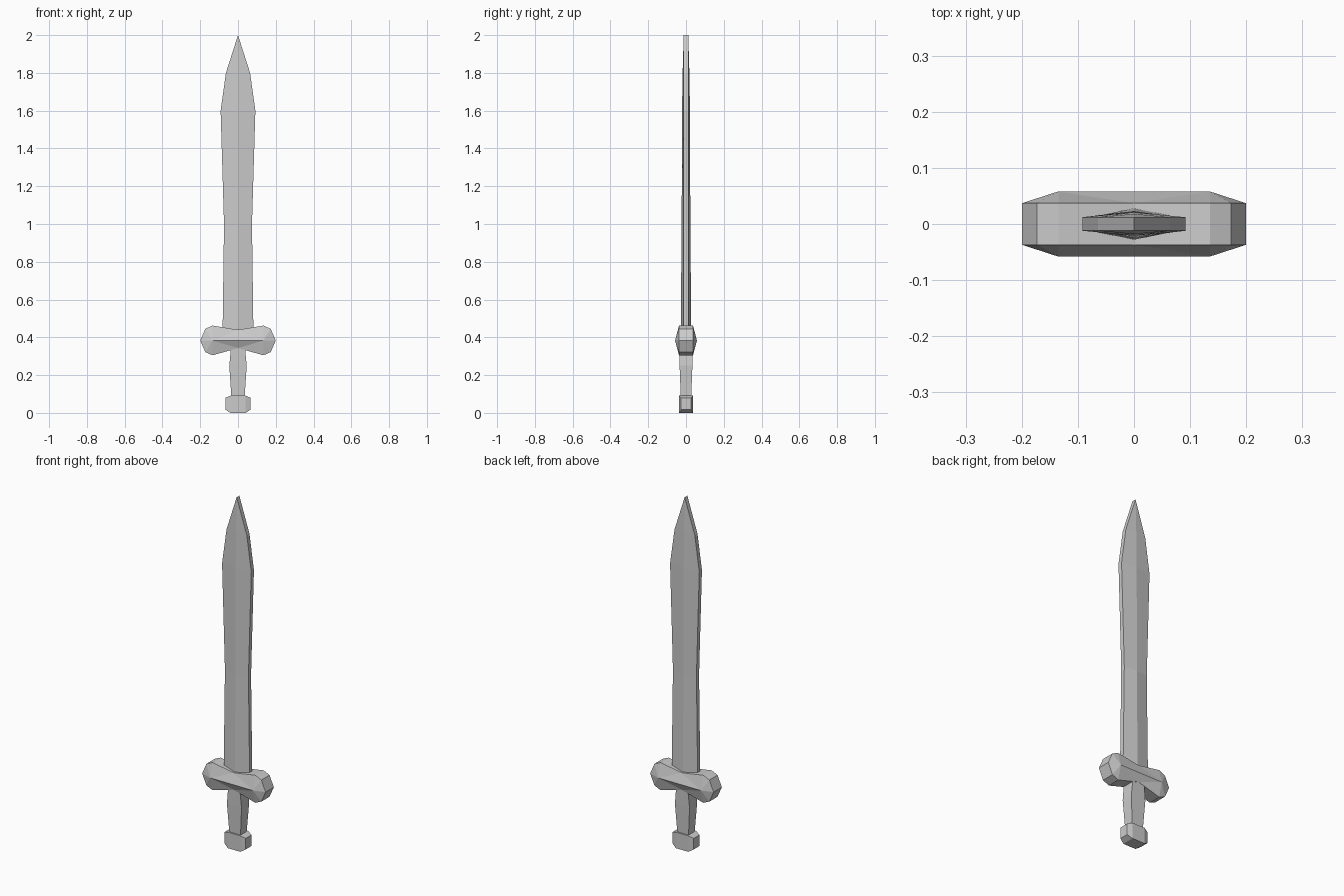
import bpy, bmesh
from mathutils import Vector

if "Cube" in bpy.data.objects:
    bpy.data.objects.remove(bpy.data.objects["Cube"])


def finish(name, bm):
    bmesh.ops.remove_doubles(bm, verts=bm.verts, dist=0.0005)
    bmesh.ops.recalc_face_normals(bm, faces=bm.faces)
    mesh = bpy.data.meshes.new(name)
    bm.to_mesh(mesh)
    bm.free()
    obj = bpy.data.objects.new(name, mesh)
    bpy.context.collection.objects.link(obj)
    return obj


def loft(name, rings):
    """Skin a list of equal-length point rings and cap both ends."""
    bm = bmesh.new()
    loops = [[bm.verts.new(p) for p in ring] for ring in rings]
    n = len(loops[0])
    for a, b in zip(loops, loops[1:]):
        for i in range(n):
            j = (i + 1) % n
            bm.faces.new((a[i], a[j], b[j], b[i]))
    bm.faces.new(loops[0])
    bm.faces.new(loops[-1])
    return finish(name, bm)


# Blade: six-sided section with blunt edges and a central ridge
def blade_ring(z, w, edge, ridge):
    return [(w, -edge, z), (w, edge, z), (0, ridge, z),
            (-w, edge, z), (-w, -edge, z), (0, -ridge, z)]


loft("blade", [blade_ring(*r) for r in (
    (0.40, 0.082, 0.012, 0.028),
    (1.00, 0.074, 0.012, 0.023),
    (1.60, 0.092, 0.012, 0.021),
    (1.80, 0.064, 0.012, 0.018),
    (2.00, 0.000, 0.012, 0.012))])

# Guard: flared outline with a raised ridge on both faces
half = [(0, 0.44), (0.135, 0.462), (0.173, 0.445), (0.20, 0.383),
        (0.173, 0.322), (0.135, 0.305), (0, 0.343)]
outline = half + [(-x, z) for x, z in reversed(half[1:-1])]
bm = bmesh.new()
front, back = [[bm.verts.new((x, y, z)) for x, z in outline] for y in (-0.037, 0.037)]
n = len(outline)
for i in range(n):
    j = (i + 1) % n
    bm.faces.new((front[i], front[j], back[j], back[i]))
for ring, y in ((front, -0.058), (back, 0.058)):
    right = bm.verts.new((0.135, y, 0.383))
    left = bm.verts.new((-0.135, y, 0.383))
    for i in range(n):
        bm.faces.new((ring[i], ring[(i + 1) % n], right if i < 6 else left))
    bm.faces.new((left, right, ring[0]))
    bm.faces.new((right, left, ring[6]))
finish("guard", bm)

# Grip: slightly swollen four-sided handle
loft("grip", [[(x, -y, z), (x, y, z), (-x, y, z), (-x, -y, z)] for z, x, y in (
    (0.07, 0.034, 0.027), (0.25, 0.046, 0.034), (0.36, 0.036, 0.036))])

# Pommel: block with bevelled ends, lofted along x
loft("pommel", [[(x, -y, lo), (x, y, lo), (x, y, hi), (x, -y, hi)] for x, y, lo, hi in (
    (-0.067, 0.026, 0.017, 0.080), (-0.04, 0.036, 0.0, 0.091),
    (0.04, 0.036, 0.0, 0.091), (0.067, 0.026, 0.017, 0.080))])
